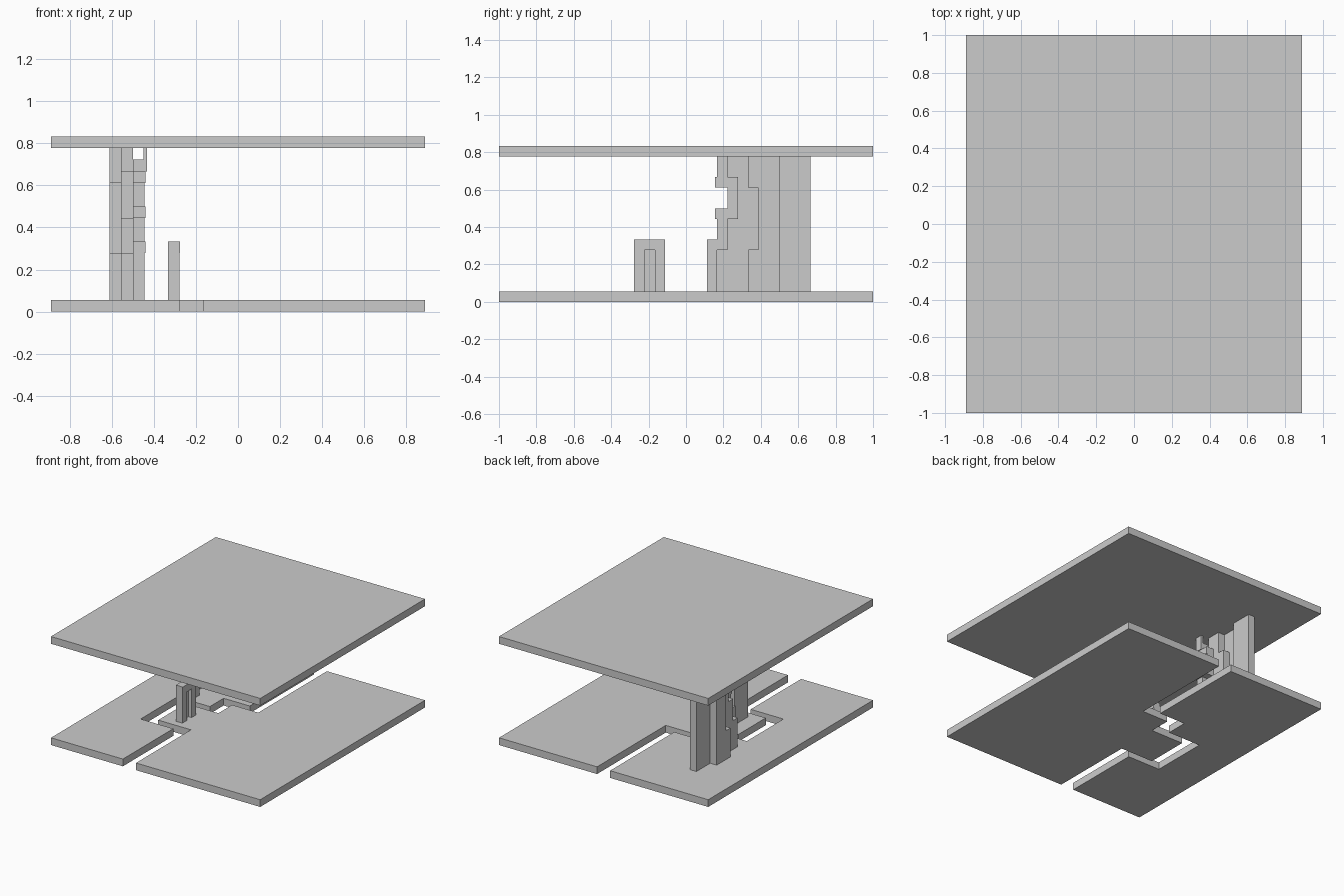
import bpy, bmesh
from mathutils import Vector

if "Cube" in bpy.data.objects:
    bpy.data.objects.remove(bpy.data.objects["Cube"])

U = 1 / 18  # grid module of the blocky model


def prism(name, pts, lo, hi, axis="z"):
    """Extrude a 2D outline (grid units) from lo to hi along z (xy outline) or x (yz outline)."""
    bm = bmesh.new()
    if axis == "z":
        vs = [bm.verts.new((a * U, b * U, lo * U)) for a, b in pts]
        move = Vector((0, 0, (hi - lo) * U))
    else:
        vs = [bm.verts.new((lo * U, a * U, b * U)) for a, b in pts]
        move = Vector(((hi - lo) * U, 0, 0))
    face = bm.faces.new(vs)
    ext = bmesh.ops.extrude_face_region(bm, geom=[face])
    bmesh.ops.translate(bm, vec=move,
                        verts=[v for v in ext["geom"] if isinstance(v, bmesh.types.BMVert)])
    bmesh.ops.recalc_face_normals(bm, faces=bm.faces)
    mesh = bpy.data.meshes.new(name)
    bm.to_mesh(mesh)
    bm.free()
    obj = bpy.data.objects.new(name, mesh)
    bpy.context.collection.objects.link(obj)
    return obj


def box(name, x, y, z):
    return prism(name, [(x[0], y[0]), (x[1], y[0]), (x[1], y[1]), (x[0], y[1])], *z)


# Roof slab
box("roof_slab", (-16, 16), (-18, 18), (14, 15))

# Floor split in two by a winding channel
prism("floor_right", [(-3, -18), (16, -18), (16, 18), (1, 18), (1, 3), (-3, 3),
                      (-3, 0), (-8, 0), (-8, -6), (-3, -6)], 0, 1)
prism("floor_left", [(-16, -18), (-5, -18), (-5, -7), (-10, -7), (-10, 1),
                     (-5, 1), (-5, 4), (-1, 4), (-1, 18), (-16, 18)], 0, 1)

# Stepped wall, one grid-thick layer after another
box("wall_back", (-10, -9), (9, 12), (1, 14))
prism("wall_outer", [(6, 1), (9, 1), (9, 14), (6, 14), (6, 11), (7, 11), (7, 5), (6, 5)],
      -11, -10, "x")
prism("wall_middle", [(3, 1), (6, 1), (6, 5), (7, 5), (7, 11), (6, 11), (6, 14), (4, 14),
                      (4, 12), (5, 12), (5, 8), (4, 8), (4, 5), (3, 5)], -10, -9, "x")
prism("wall_front", [(2, 1), (3, 1), (3, 5), (4, 5), (4, 8), (5, 8), (5, 12), (4, 12),
                     (4, 13), (3, 13), (3, 11), (4, 11), (4, 9), (3, 9), (3, 6), (2, 6)],
      -9, -8, "x")

# Slightly proud ledges on the wall front
for i, (y0, y1, z0) in enumerate([(2, 4, 5), (2.8, 5, 8), (2.8, 5, 11)]):
    box(f"wall_ledge_{i + 1}", (-9, -7.9), (y0, y1), (z0, z0 + 1))
box("wall_top_strip", (-8.1, -7.8), (3, 4), (12, 14))

# Small post: two legs, recessed panel, cap
for name, y in (("post_leg_front", -5), ("post_leg_back", -3)):
    box(name, (-6, -5), (y, y + 1), (1, 5))
box("post_panel", (-6, -5.5), (-4, -3), (1, 5))
box("post_cap", (-6, -4.95), (-5, -2), (5, 6))
